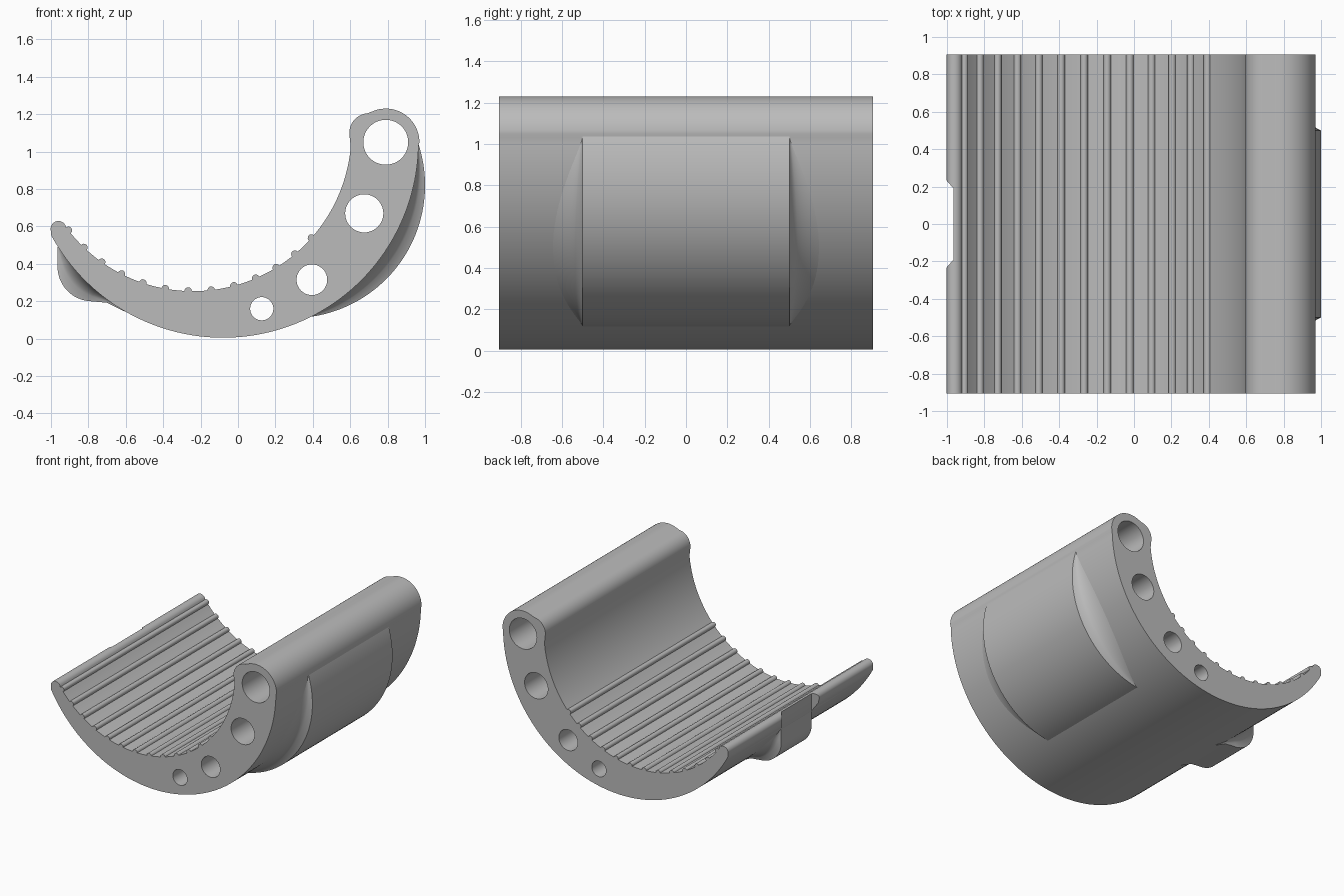
import bpy, bmesh
from math import sin, cos, pi, radians, sqrt
from mathutils import Vector

if "Cube" in bpy.data.objects:
    bpy.data.objects.remove(bpy.data.objects["Cube"])

HALF = 0.905                                # half length along y
C_OUT, R_OUT = Vector((-0.08, 1.05)), 1.045  # outer shell circle
C_IN, R_IN = Vector((-0.24, 1.10)), 0.846    # inner trough circle

grey = bpy.data.materials.new("plain grey")
grey.use_nodes = True
grey.diffuse_color = (0.5, 0.5, 0.5, 1)
grey.node_tree.nodes["Principled BSDF"].inputs["Base Color"].default_value = (0.5, 0.5, 0.5, 1)


def arc(c, r, a0, a1, n):
    """Points on a circle from a0 to a1 degrees."""
    angles = [radians(a0 + (a1 - a0) * i / n) for i in range(n + 1)]
    return [Vector((c[0] + r * cos(a), c[1] + r * sin(a))) for a in angles]


def add_object(name, bm):
    mesh = bpy.data.meshes.new(name)
    bm.to_mesh(mesh)
    bm.free()
    ob = bpy.data.objects.new(name, mesh)
    bpy.context.collection.objects.link(ob)
    mesh.materials.append(grey)
    return ob


def smooth(ob, angle=35):
    bpy.ops.object.select_all(action='DESELECT')
    bpy.context.view_layer.objects.active = ob
    ob.select_set(True)
    bpy.ops.object.shade_smooth_by_angle(angle=radians(angle))


def ribbed_arc(first, last, count, rib):
    """Inner arc with half-round ribs, running from right to left."""
    pts = arc(C_IN, R_IN, -5, first + 3, 20)
    step = (last - first) / (count - 1)
    for k in range(count):
        mid = radians(first + k * step)
        for j in range(9):
            phi = pi * j / 8
            a = mid + rib * cos(phi) / R_IN
            r = R_IN - rib * sin(phi)
            pts.append(C_IN + Vector((cos(a), sin(a))) * r)
        if k < count - 1:
            pts += arc(C_IN, R_IN, first + (k + 0.35) * step, first + (k + 0.65) * step, 2)
    return pts


# Crescent outline: outer shell, rounded head, ribbed trough, rounded tip
outline = arc(C_OUT, R_OUT, 208.5, 359, 72)
outline += arc((0.79, 1.05), 0.18, 0, 106, 24)
outline += arc((0.70, 1.10), 0.105, 95, 188, 16)
outline += ribbed_arc(-41.6, -142, 13, 0.02)
outline += arc((-0.96, 0.587), 0.042, 30, 200, 14)

# Four bores, growing toward the head
bores = [((0.79, 1.05), 0.12), ((0.675, 0.67), 0.102),
         ((0.395, 0.315), 0.082), ((0.127, 0.16), 0.062)]
loops = [outline] + [arc(c, r, 0, 352.5, 47) for c, r in bores]

# Extrude the filled outline along y
curve = bpy.data.curves.new("outline", 'CURVE')
curve.dimensions = '2D'
curve.fill_mode = 'BOTH'
curve.extrude = HALF
for pts in loops:
    spline = curve.splines.new('POLY')
    spline.points.add(len(pts) - 1)
    for point, p in zip(spline.points, pts):
        point.co = (p.x, p.y, 0, 1)
    spline.use_cyclic_u = True
temp = bpy.data.objects.new("outline", curve)
bm = bmesh.new()
flat = temp.to_mesh()
bm.from_mesh(flat)
temp.to_mesh_clear()
bpy.data.objects.remove(temp)
bmesh.ops.remove_doubles(bm, verts=bm.verts, dist=0.0005)
for v in bm.verts:
    v.co = (v.co.x, -v.co.z, v.co.y)
bmesh.ops.recalc_face_normals(bm, faces=bm.faces)
body = add_object("crescent_body", bm)

# Notch with slanted ends in the thin tip
bm = bmesh.new()
corners = [(-0.965, -0.19), (-0.965, 0.19), (-1.065, 0.305), (-1.065, -0.305)]
face = bm.faces.new([bm.verts.new((x, y, 0.3)) for x, y in corners])
grown = bmesh.ops.extrude_face_region(bm, geom=[face])
bmesh.ops.translate(bm, vec=(0, 0, 0.5),
                    verts=[g for g in grown["geom"] if isinstance(g, bmesh.types.BMVert)])
bmesh.ops.recalc_face_normals(bm, faces=bm.faces)
cutter = add_object("notch_cutter", bm)
cutter.hide_render = True
cutter.hide_set(True)
cut = body.modifiers.new("notch", 'BOOLEAN')
cut.operation = 'DIFFERENCE'
cut.solver = 'EXACT'
cut.object = cutter
bpy.context.view_layer.objects.active = body
body.select_set(True)
bpy.ops.object.modifier_apply(modifier=cut.name)
bpy.data.objects.remove(cutter)
smooth(body)


def flared_pad(name, profile, half, flare, steps=10):
    """Raised pad on the shell whose ends sweep down in a hollow curve."""
    bm = bmesh.new()
    rows = []
    for p in profile:
        out = (p - C_OUT).normalized()
        base = C_OUT + out * (R_OUT - 0.006)
        rise = max((p - base).length, 0.001)
        side = []
        for i in range(steps + 1):
            t = i / steps
            q = base + out * rise * (1 - sqrt(1 - (1 - t) ** 2))
            side.append((q, half + t * flare * rise))
        row = [(q.x, -y, q.y) for q, y in reversed(side)] + [(q.x, y, q.y) for q, y in side]
        rows.append([bm.verts.new(co) for co in row])
    for a, b in zip(rows, rows[1:]):
        for i in range(len(a) - 1):
            bm.faces.new((a[i], a[i + 1], b[i + 1], b[i]))
    bm.normal_update()
    # Make the open surface face away from the shell centre
    mid = max(bm.faces, key=lambda f: f.calc_area())
    away = mid.calc_center_median() - Vector((C_OUT.x, 0, C_OUT.y))
    if mid.normal.dot(away) < 0:
        bmesh.ops.reverse_faces(bm, faces=bm.faces)
    smooth(add_object(name, bm))


# Wide pad on the head side of the shell
flared_pad("back_pad", arc((0.29, 0.82), 0.71, -82, 19, 40), 0.5, 2.0)

# Small tab under the tip: flat face, rounded corner, flat underside
tab = [Vector((-0.965, 0.49)), Vector((-0.965, 0.44))]
tab += arc((-0.78, 0.385), 0.185, 180, 262, 14)
tab += [Vector((-0.70, 0.192)), Vector((-0.60, 0.16))]
flared_pad("tip_tab", tab, 0.19, 1.2)
